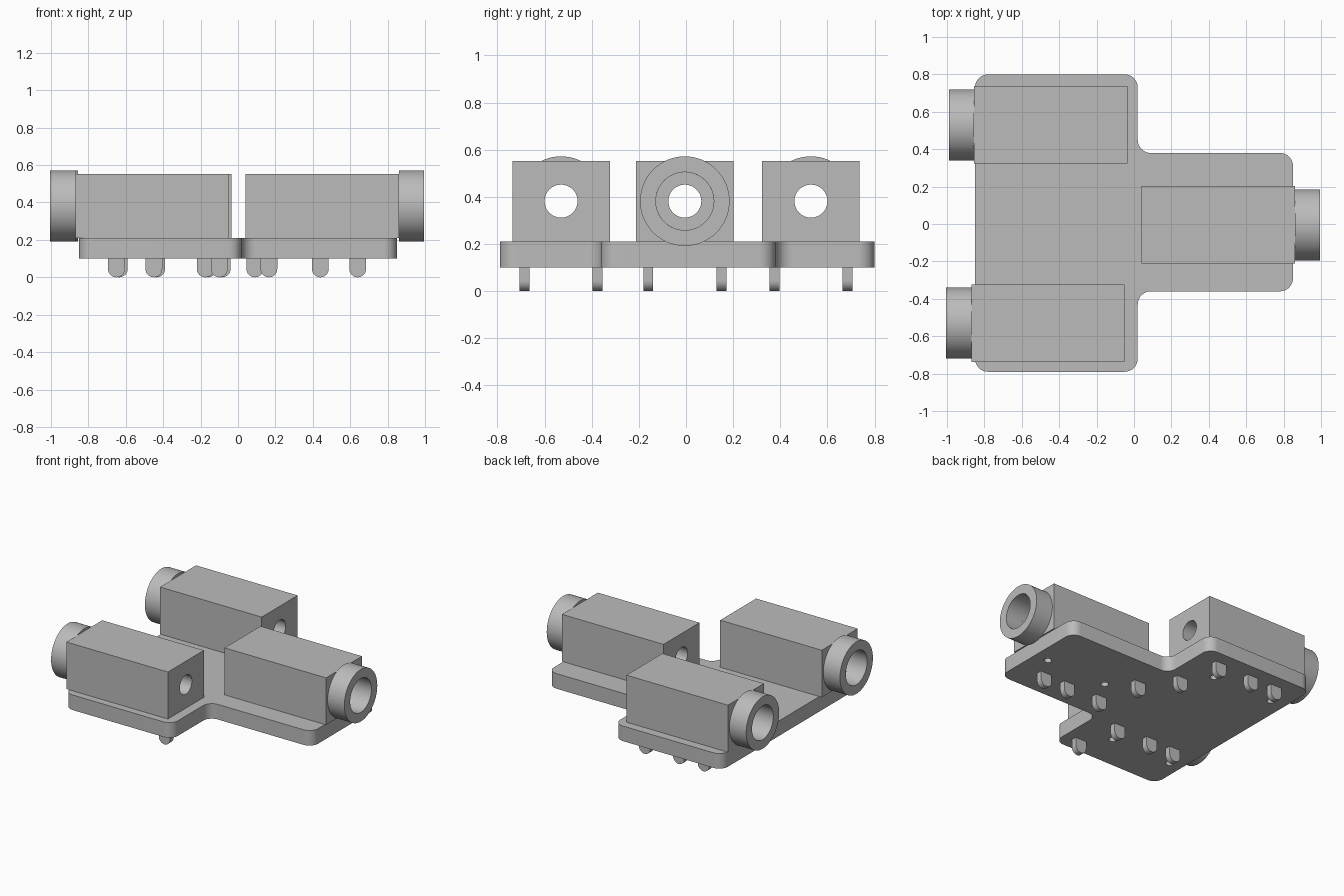
import bpy, bmesh, math
from mathutils import Matrix, Vector

cube = bpy.data.objects.get("Cube")
if cube:
    bpy.data.objects.remove(cube)

grey = bpy.data.materials.new("plain grey")
grey.use_nodes = True
GREY = (0.5, 0.5, 0.5, 1)
grey.diffuse_color = GREY
grey.node_tree.nodes["Principled BSDF"].inputs["Base Color"].default_value = GREY


def make(name, bm, helper=False):
    bmesh.ops.recalc_face_normals(bm, faces=bm.faces)
    mesh = bpy.data.meshes.new(name)
    bm.to_mesh(mesh)
    bm.free()
    mesh.materials.append(grey)
    ob = bpy.data.objects.new(name, mesh)
    bpy.context.collection.objects.link(ob)
    ob.hide_render = helper
    return ob


def prism(bm, points, direction):
    face = bm.faces.new([bm.verts.new(p) for p in points])
    ret = bmesh.ops.extrude_face_region(bm, geom=[face], use_keep_orig=True)
    verts = [v for v in ret["geom"] if isinstance(v, bmesh.types.BMVert)]
    bmesh.ops.translate(bm, verts=verts, vec=direction)


def rod(bm, centre, radius, length, axis):
    turn = Matrix.Rotation(math.pi / 2, 4, "Y") if axis == "X" else Matrix()
    bmesh.ops.create_cone(bm, cap_ends=True, segments=48, radius1=radius, radius2=radius,
                          depth=length, matrix=Matrix.Translation(centre) @ turn)


def cut(ob, cutter):
    mod = ob.modifiers.new("cut", "BOOLEAN")
    mod.object, mod.operation, mod.solver = cutter, "DIFFERENCE", "EXACT"
    bpy.context.view_layer.objects.active = ob
    bpy.ops.object.modifier_apply(modifier=mod.name)
    bpy.data.objects.remove(cutter)


def smooth(ob):
    bpy.ops.object.select_all(action="DESELECT")
    ob.select_set(True)
    bpy.context.view_layer.objects.active = ob
    bpy.ops.object.shade_smooth_by_angle(angle=math.radians(30))


# Jack origins: inner end of each body, and the direction its socket faces
JACKS = {"right_jack": (0.04, -0.005, 1),
         "back_jack": (-0.035, 0.53, -1),
         "front_jack": (-0.05, -0.53, -1)}
BOARD_Z, TOP_Z, AXIS_Z = 0.10, 0.21, 0.382
LENGTH, HALF_WIDTH, COLLAR = 0.82, 0.207, 0.135

# Circuit board: T outline with rounded corners
outline = [(-0.85, -0.79), (0.02, -0.79), (0.02, -0.36), (0.85, -0.36),
           (0.85, 0.38), (0.02, 0.38), (0.02, 0.80), (-0.85, 0.80)]
bm = bmesh.new()
bm.faces.new([bm.verts.new((x, y, BOARD_Z)) for x, y in outline])
bmesh.ops.bevel(bm, geom=bm.verts[:], offset=0.07, segments=10, profile=0.5, affect="VERTICES")
ret = bmesh.ops.extrude_face_region(bm, geom=bm.faces[:], use_keep_orig=True)
bmesh.ops.translate(bm, verts=[v for v in ret["geom"] if isinstance(v, bmesh.types.BMVert)],
                    vec=(0, 0, TOP_Z - BOARD_Z))
board = make("board", bm)

# Locating holes under each jack
bm = bmesh.new()
for x, y, side in JACKS.values():
    for offset in (0.21, 0.70):
        rod(bm, (x + side * offset, y, 0.155), 0.026, 0.2, "Z")
cut(board, make("hole_cutter", bm, True))
smooth(board)

for name, (x, y, side) in JACKS.items():
    # Body box with a through hole and a wider socket bore
    bm = bmesh.new()
    bmesh.ops.create_cube(bm, size=1, matrix=Matrix.Translation(
        (x + side * LENGTH / 2, y, (TOP_Z + 0.553) / 2)) @ Matrix.Diagonal(
        (LENGTH, 2 * HALF_WIDTH, 0.553 - TOP_Z, 1)))
    body = make(name + "_body", bm)
    bm = bmesh.new()
    rod(bm, (x + side * 0.4, y, AXIS_Z), 0.07, 1.2, "X")
    cut(body, make("hole_cutter", bm, True))
    bm = bmesh.new()
    rod(bm, (x + side * (LENGTH + 0.1), y, AXIS_Z), 0.123, 0.9, "X")
    cut(body, make("bore_cutter", bm, True))
    smooth(body)

    # Round collar: a rectangular section spun around the socket axis
    bm = bmesh.new()
    start, end = x + side * LENGTH, x + side * (LENGTH + COLLAR)
    section = [(start, 0.123), (end, 0.123), (end, 0.19), (start, 0.19)]
    verts = [bm.verts.new((px, y, AXIS_Z + r)) for px, r in section]
    edges = [bm.edges.new((verts[i], verts[i - 1])) for i in range(4)]
    bmesh.ops.spin(bm, geom=verts + edges, cent=(x, y, AXIS_Z), axis=(1, 0, 0),
                   angle=math.tau, steps=64)
    bmesh.ops.remove_doubles(bm, verts=bm.verts[:], dist=0.0005)
    smooth(make(name + "_collar", bm))

    # Flat contact pins with rounded tips: three in one row, one opposite
    bm = bmesh.new()
    for offset, row in ((0.05, 0.155), (0.125, -0.155), (0.40, -0.155), (0.60, -0.155)):
        px, py, r = x + side * offset, y + side * row, 0.045
        arc = [(px + r * math.cos(a), py - 0.021, r + r * math.sin(a))
               for a in (math.pi * (1 + i / 16) for i in range(17))]
        top = [(px + r, py - 0.021, TOP_Z - 0.02), (px - r, py - 0.021, TOP_Z - 0.02)]
        prism(bm, arc + top, Vector((0, 0.042, 0)))
    smooth(make(name + "_pins", bm))
